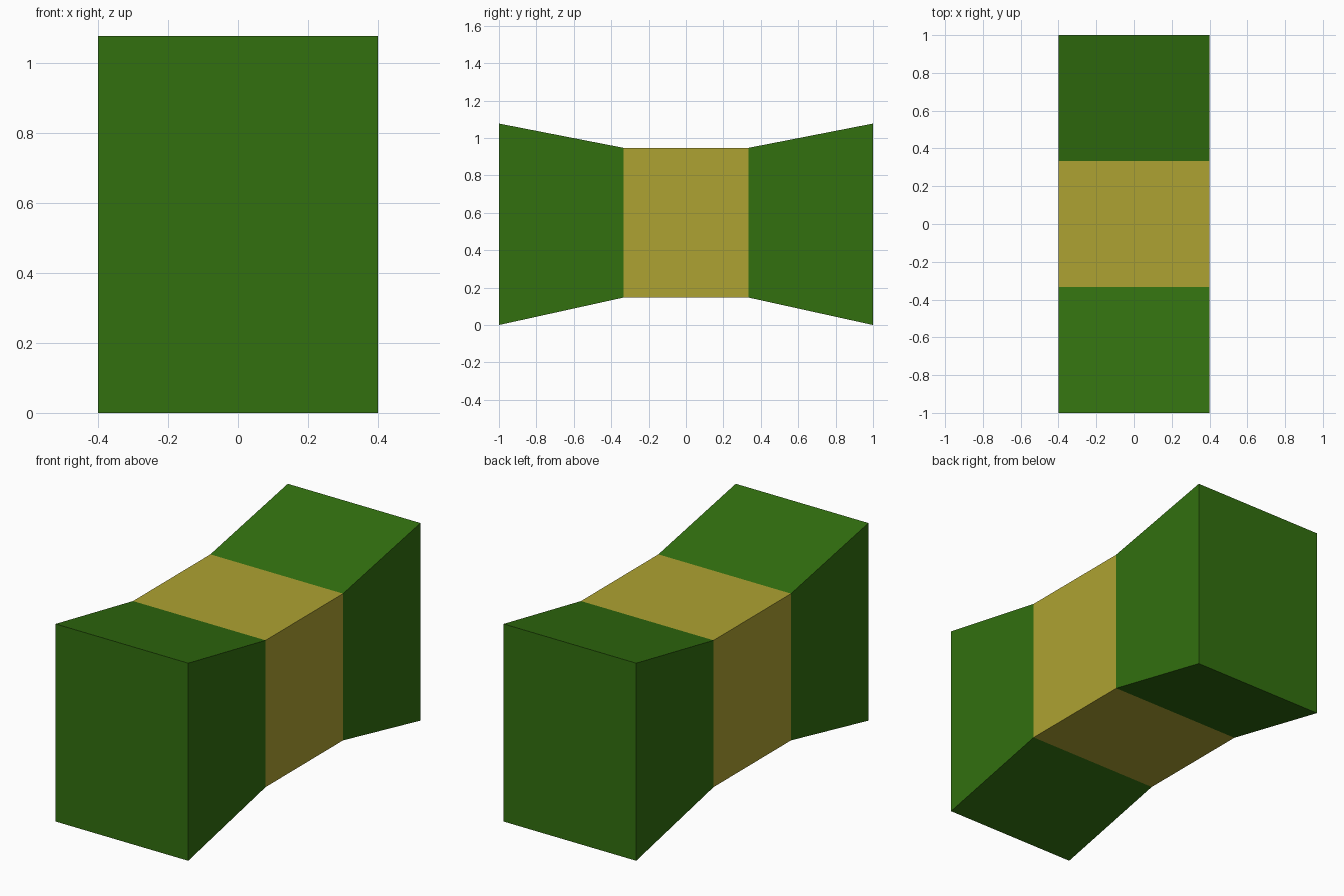
import bpy, bmesh

if "Cube" in bpy.data.objects:
    bpy.data.objects.remove(bpy.data.objects["Cube"])


def srgb(r, g, b):
    conv = lambda c: c / 12.92 if c <= 0.04045 else ((c + 0.055) / 1.055) ** 2.4
    return (*[conv(v / 255) for v in (r, g, b)], 1.0)


def material(name, rgb):
    m = bpy.data.materials.new(name)
    m.diffuse_color = srgb(*rgb)
    m.use_nodes = True
    m.node_tree.nodes["Principled BSDF"].inputs["Base Color"].default_value = m.diffuse_color
    return m


green = material("leaf_green", (50, 112, 15))
yellow = material("olive_yellow", (174, 162, 50))

HALF_WIDTH = 0.4
THIRD = 1 / 3
# rectangular stations along y: (y, bottom z, top z)
stations = [(-1, 0, 1.077), (-THIRD, 0.147, 0.947), (THIRD, 0.147, 0.947), (1, 0, 1.077)]

# flared block: loft the stations and cap both ends
bm = bmesh.new()
rings = []
for y, lo, hi in stations:
    corners = [(-HALF_WIDTH, lo), (HALF_WIDTH, lo), (HALF_WIDTH, hi), (-HALF_WIDTH, hi)]
    rings.append([bm.verts.new((x, y, z)) for x, z in corners])
for a, b in zip(rings, rings[1:]):
    for i in range(4):
        j = (i + 1) % 4
        bm.faces.new((a[i], a[j], b[j], b[i]))
bm.faces.new(rings[0])
bm.faces.new(rings[-1])
bmesh.ops.recalc_face_normals(bm, faces=bm.faces)

# yellow waist in the middle third, green flared ends
for f in bm.faces:
    f.material_index = 1 if abs(f.calc_center_median().y) < THIRD else 0

mesh = bpy.data.meshes.new("flared_block")
bm.to_mesh(mesh)
bm.free()
mesh.materials.append(green)
mesh.materials.append(yellow)
obj = bpy.data.objects.new("flared_block", mesh)
bpy.context.collection.objects.link(obj)
